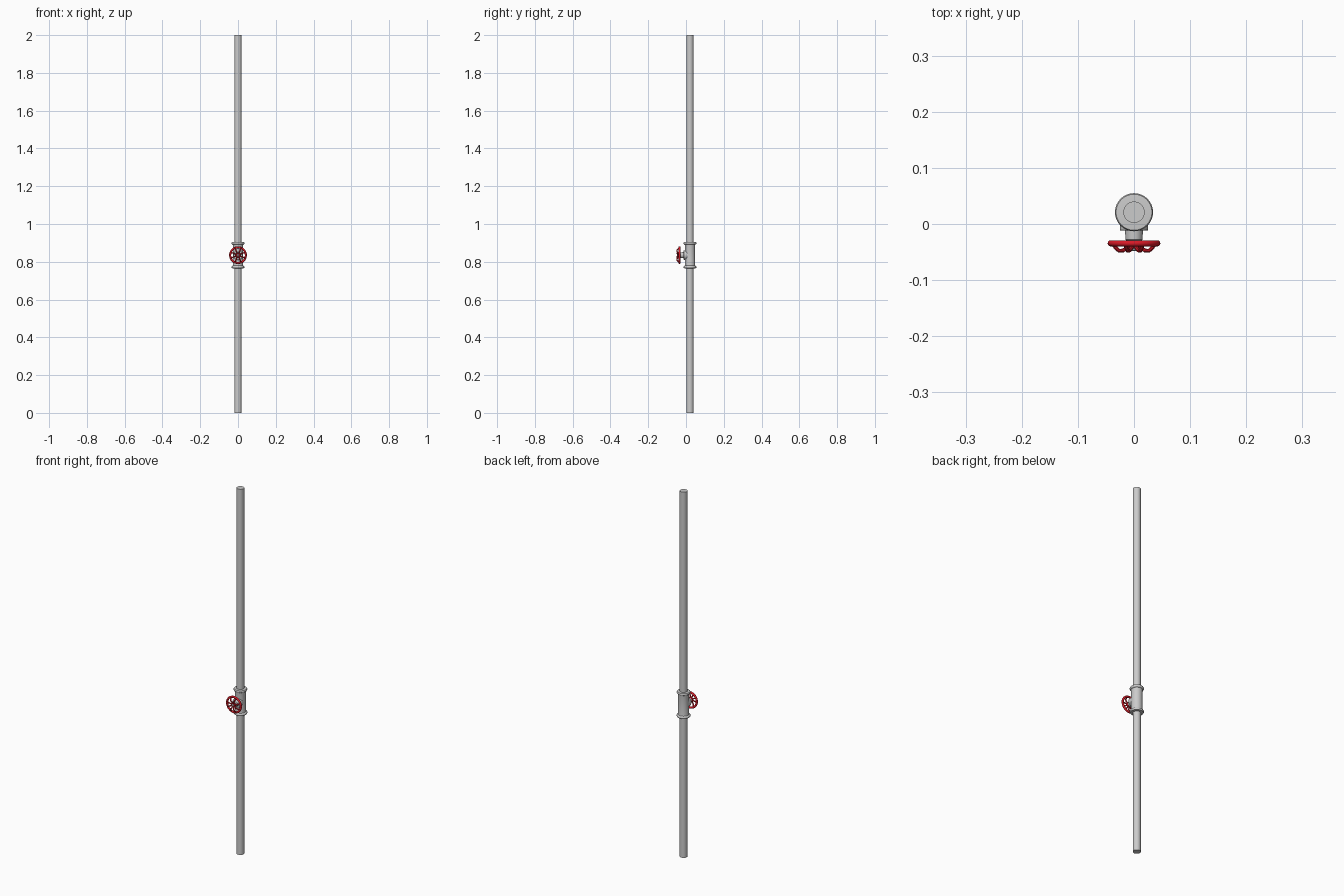
import bpy, math
from mathutils import Vector

if "Cube" in bpy.data.objects:
    bpy.data.objects.remove(bpy.data.objects["Cube"])

PY = 0.021            # pipe axis in y
VZ = 0.835            # valve centre height

red = bpy.data.materials.new("red_paint")
red.diffuse_color = (0.7, 0.01, 0.02, 1)
red.use_nodes = True
red.node_tree.nodes["Principled BSDF"].inputs["Base Color"].default_value = red.diffuse_color


def lathe(name, profile, origin, axis="Z", n=32, mat=None):
    """Revolve (radius, height) points into a closed solid along z or -y."""
    verts, faces = [], []
    for r, h in profile:
        for i in range(n):
            a = 2 * math.pi * i / n
            x, y, z = r * math.cos(a), r * math.sin(a), h
            verts.append((x, y, z) if axis == "Z" else (x, -z, y))
    for k in range(len(profile) - 1):
        for i in range(n):
            j = (i + 1) % n
            faces.append((k * n + i, k * n + j, (k + 1) * n + j, (k + 1) * n + i))
    faces.append(tuple(reversed(range(n))))
    faces.append(tuple(range((len(profile) - 1) * n, len(profile) * n)))
    me = bpy.data.meshes.new(name)
    me.from_pydata(verts, [], faces)
    ob = bpy.data.objects.new(name, me)
    bpy.context.collection.objects.link(ob)
    ob.location = origin
    finish(ob, mat)
    return ob


def finish(ob, mat=None):
    if mat:
        ob.data.materials.append(mat)
    bpy.ops.object.select_all(action="DESELECT")
    ob.select_set(True)
    bpy.context.view_layer.objects.active = ob
    bpy.ops.object.shade_smooth_by_angle(angle=math.radians(40))


# long vertical pipe
lathe("pipe", [(0.019, 0), (0.019, 2)], (0, PY, 0))

# valve body with a rolled collar at each end
half = [(0.027, 0.050), (0.028, 0.056), (0.032, 0.058), (0.034, 0.061),
        (0.034, 0.066), (0.032, 0.069), (0.020, 0.070)]
body = [(r, -h) for r, h in reversed(half)] + half
lathe("valve_body", body, (0, PY, VZ))

# bonnet, neck and spindle facing the front
lathe("bonnet", [(0.025, -0.015), (0.025, 0.011), (0.024, 0.012), (0.016, 0.012),
                 (0.015, 0.028), (0.013, 0.030), (0.006, 0.031), (0.006, 0.046),
                 (0.004, 0.048)], (0, 0, VZ), "Y")

# handwheel rim
bpy.ops.mesh.primitive_torus_add(major_segments=40, minor_segments=12,
                                 major_radius=0.0415, minor_radius=0.0055,
                                 location=(0, -0.0345, VZ),
                                 rotation=(math.pi / 2, 0, 0))
rim = bpy.context.object
rim.name = "wheel_rim"
finish(rim, red)

# handwheel hub
lathe("wheel_hub", [(0.011, 0.033), (0.012, 0.035), (0.012, 0.042), (0.010, 0.044)],
      (0, 0, VZ), "Y", 24, red)

# arched spokes from hub to rim
cu = bpy.data.curves.new("wheel_spokes", "CURVE")
cu.dimensions = "3D"
cu.bevel_depth = 0.0036
cu.bevel_resolution = 2
cu.use_fill_caps = True
arch = [(0.008, -0.039), (0.015, -0.044), (0.022, -0.0475), (0.029, -0.0475),
        (0.035, -0.043), (0.040, -0.036)]
for s in range(8):
    a = math.pi / 8 + s * math.pi / 4
    sp = cu.splines.new("POLY")
    sp.points.add(len(arch) - 1)
    for p, (r, y) in zip(sp.points, arch):
        p.co = (r * math.cos(a), y, r * math.sin(a), 1)
spokes = bpy.data.objects.new("wheel_spokes", cu)
bpy.context.collection.objects.link(spokes)
spokes.location = (0, 0, VZ)
bpy.ops.object.select_all(action="DESELECT")
spokes.select_set(True)
bpy.context.view_layer.objects.active = spokes
bpy.ops.object.convert(target="MESH")
finish(bpy.context.object, red)
